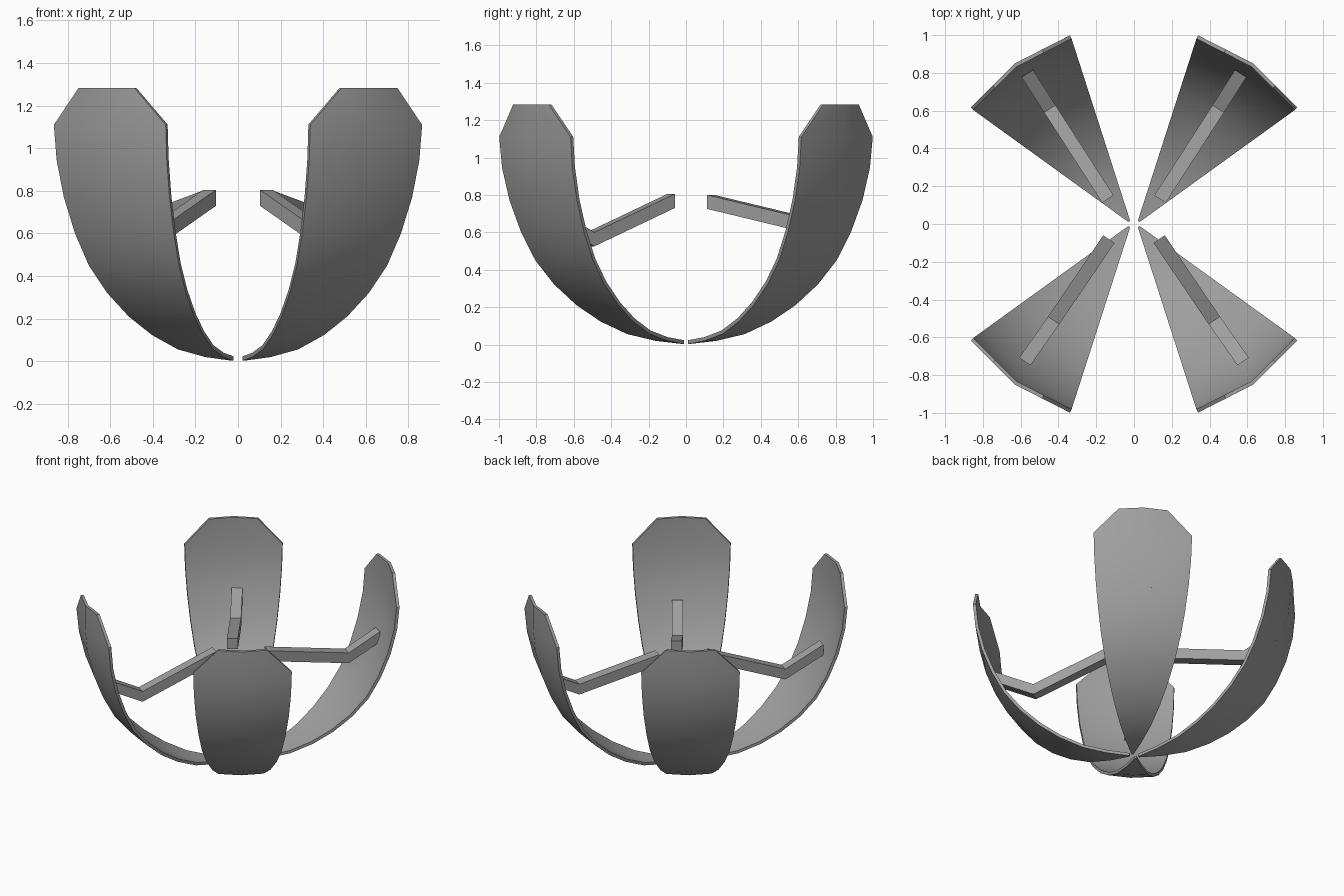
import bpy
import math
from mathutils import Vector

if "Cube" in bpy.data.objects:
    bpy.data.objects.remove(bpy.data.objects["Cube"])

grey = bpy.data.materials.new("mid_grey")
grey.diffuse_color = (0.35, 0.35, 0.35, 1)
grey.use_nodes = True
grey.node_tree.nodes["Principled BSDF"].inputs["Base Color"].default_value = grey.diffuse_color


def make_object(name, verts, faces, thickness=0.0, axes=(True, False, False)):
    mesh = bpy.data.meshes.new(name)
    mesh.from_pydata(verts, [], faces)
    mesh.materials.append(grey)
    ob = bpy.data.objects.new(name, mesh)
    bpy.context.collection.objects.link(ob)
    if thickness:
        shell = ob.modifiers.new("shell", 'SOLIDIFY')
        shell.thickness = thickness
        shell.offset = -1
    mirror = ob.modifiers.new("mirror", 'MIRROR')
    mirror.use_axis = axes
    mirror.use_mirror_merge = False
    # bake the modifiers so the shading follows the final edges
    bpy.ops.object.select_all(action='DESELECT')
    ob.select_set(True)
    bpy.context.view_layer.objects.active = ob
    bpy.ops.object.convert(target='MESH')
    return ob


# Petals: two 18 degree slices of a bowl, clipped at the top corners
profile = [(0.02, 0.003), (0.172, 0.02), (0.331, 0.056), (0.48, 0.123),
           (0.615, 0.21), (0.742, 0.322), (0.847, 0.45), (0.927, 0.6),
           (0.992, 0.77), (1.034, 0.945), (1.05, 1.11), (1.05, 1.283)]
angles = [math.radians(a) for a in (36, 54, 72)]
rows = [[Vector((0.015 + r * math.cos(a), r * math.sin(a), z)) for a in angles]
        for r, z in profile]
top = rows[-1]
top[0] = top[0].lerp(top[1], 0.5)
top[2] = top[2].lerp(top[1], 0.5)
verts = [v for row in rows for v in row]
faces = [(3 * i + j, 3 * i + j + 1, 3 * i + j + 4, 3 * i + j + 3)
         for i in range(len(rows) - 1) for j in range(2)]
petals = make_object("petals", verts, faces, 0.02, (True, True, False))
bpy.ops.object.shade_smooth_by_angle(angle=math.radians(30))


# Bent arms: a square bar swept through three points of its top centre line
def arm(name, path, width=0.072, height=0.075):
    pts = [Vector(p) for p in path]
    run = pts[-1] - pts[0]
    side = Vector((run.y, -run.x, 0)).normalized() * width / 2
    down = Vector((0, 0, -height))
    vs = [q for p in pts for q in (p - side, p + side, p + side + down, p - side + down)]
    fs = [(4 * i + k, 4 * i + 4 + k, 4 * i + 4 + (k + 1) % 4, 4 * i + (k + 1) % 4)
          for i in range(len(pts) - 1) for k in range(4)]
    n = len(vs)
    fs += [(0, 1, 2, 3), (n - 1, n - 2, n - 3, n - 4)]
    # make the faces point outwards
    return make_object(name, vs, [f[::-1] for f in fs])


arm("front_arms", [(0.133, -0.08, 0.805), (0.425, -0.51, 0.60), (0.578, -0.728, 0.735)])
arm("back_arms", [(0.138, 0.132, 0.80), (0.446, 0.61, 0.685), (0.565, 0.797, 0.80)])

# consistent outward normals on the arms
for ob in bpy.context.scene.objects:
    if ob.name.endswith("arms"):
        bpy.ops.object.select_all(action='DESELECT')
        ob.select_set(True)
        bpy.context.view_layer.objects.active = ob
        bpy.ops.object.mode_set(mode='EDIT')
        bpy.ops.mesh.select_all(action='SELECT')
        bpy.ops.mesh.normals_make_consistent(inside=False)
        bpy.ops.object.mode_set(mode='OBJECT')
